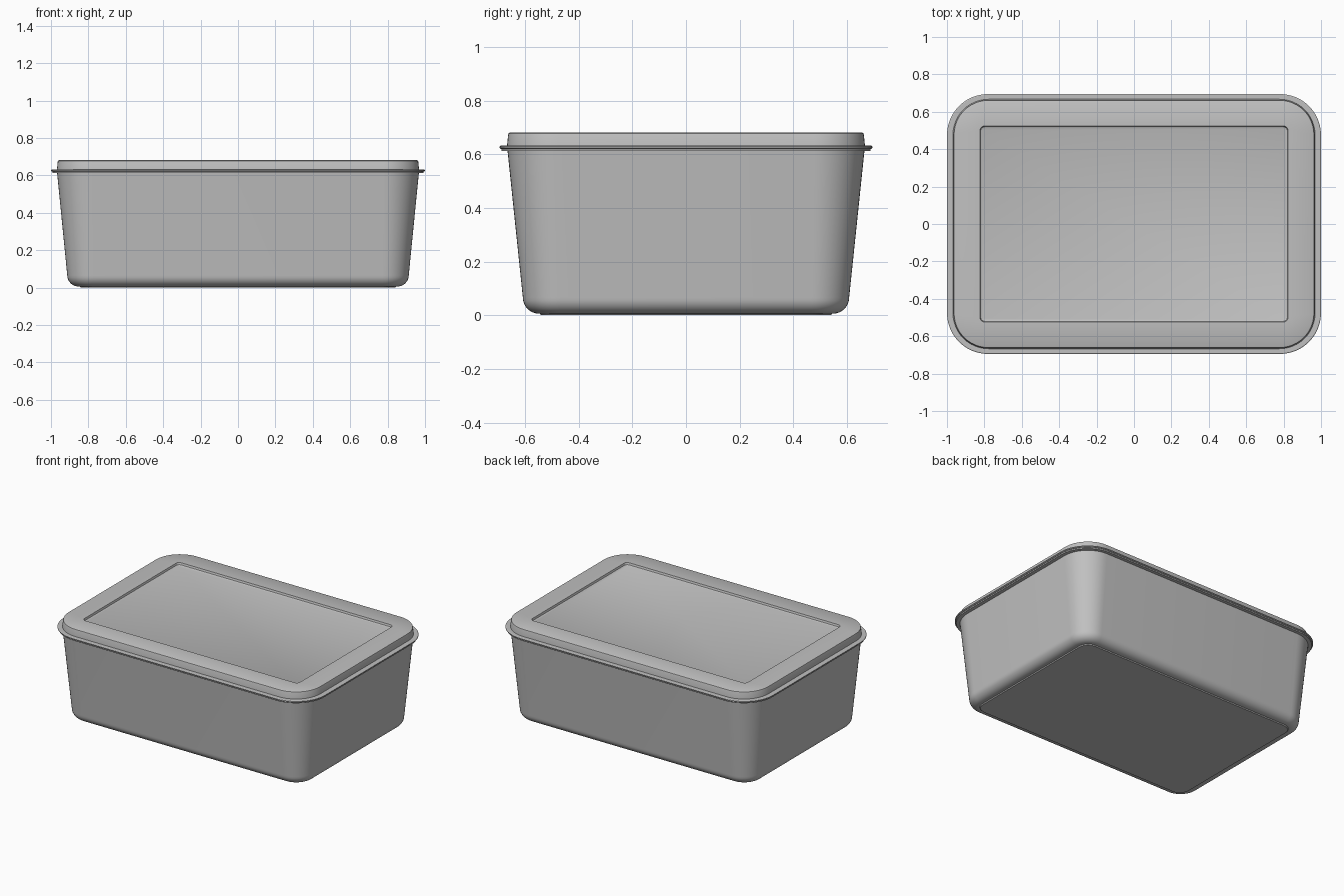
import bpy, bmesh, math

cube = bpy.data.objects.get("Cube")
if cube:
    bpy.data.objects.remove(cube, do_unlink=True)

grey = bpy.data.materials.new("grey plastic")
grey.use_nodes = True
colour = (0.53, 0.53, 0.53, 1)
grey.diffuse_color = colour
grey.node_tree.nodes["Principled BSDF"].inputs["Base Color"].default_value = colour

CORNER_STEPS = 12


def rounded_rectangle(hx, hy, radius, z):
    """Points of a rounded rectangle, counter-clockwise from +x."""
    points = []
    for quarter, (sx, sy) in enumerate([(1, 1), (-1, 1), (-1, -1), (1, -1)]):
        for i in range(CORNER_STEPS + 1):
            a = math.pi / 2 * (quarter + i / CORNER_STEPS)
            points.append((sx * (hx - radius) + radius * math.cos(a),
                           sy * (hy - radius) + radius * math.sin(a), z))
    return points


def loft(name, sections):
    """Skin a closed solid through sections of (half x, half y, radius, z)."""
    bm = bmesh.new()
    rings = [[bm.verts.new(p) for p in rounded_rectangle(*s)] for s in sections]
    for low, high in zip(rings, rings[1:]):
        for i in range(len(low)):
            j = (i + 1) % len(low)
            bm.faces.new((low[i], low[j], high[j], high[i]))
    bm.faces.new(rings[0][::-1])
    bm.faces.new(rings[-1])
    bmesh.ops.recalc_face_normals(bm, faces=bm.faces)
    mesh = bpy.data.meshes.new(name)
    bm.to_mesh(mesh)
    bm.free()
    mesh.materials.append(grey)
    obj = bpy.data.objects.new(name, mesh)
    bpy.context.collection.objects.link(obj)
    bpy.ops.object.select_all(action='DESELECT')
    obj.select_set(True)
    bpy.context.view_layer.objects.active = obj
    bpy.ops.object.shade_smooth_by_angle(angle=math.radians(30))
    return obj


# Tapered tub: low foot, rounded lower edge, sloped walls, rim, then the hollow
tub = [(0.84, 0.54, 0.07, 0.0), (0.845, 0.545, 0.075, 0.006)]
for i in range(9):
    a = math.pi / 2 * i / 8
    out = 0.06 * math.sin(a)
    tub.append((0.853 + out, 0.548 + out, 0.08 + out, 0.066 - 0.06 * math.cos(a)))
tub += [
    (0.967, 0.665, 0.19, 0.612),
    (0.992, 0.688, 0.215, 0.612),
    (0.992, 0.688, 0.215, 0.62),
    (0.945, 0.643, 0.17, 0.62),
    (0.89, 0.585, 0.12, 0.06),
    (0.85, 0.545, 0.08, 0.025),
]
loft("tub", tub)

# Lid: flange, raised wall with a softened edge, and a recessed top panel
loft("lid", [
    (0.995, 0.69, 0.215, 0.62),
    (1.0, 0.695, 0.22, 0.624),
    (1.0, 0.695, 0.22, 0.629),
    (0.995, 0.69, 0.215, 0.632),
    (0.968, 0.667, 0.19, 0.632),
    (0.964, 0.663, 0.186, 0.672),
    (0.962, 0.661, 0.184, 0.678),
    (0.956, 0.655, 0.178, 0.681),
    (0.824, 0.524, 0.025, 0.681),
    (0.820, 0.520, 0.022, 0.668),
    (0.812, 0.512, 0.015, 0.664),
])
